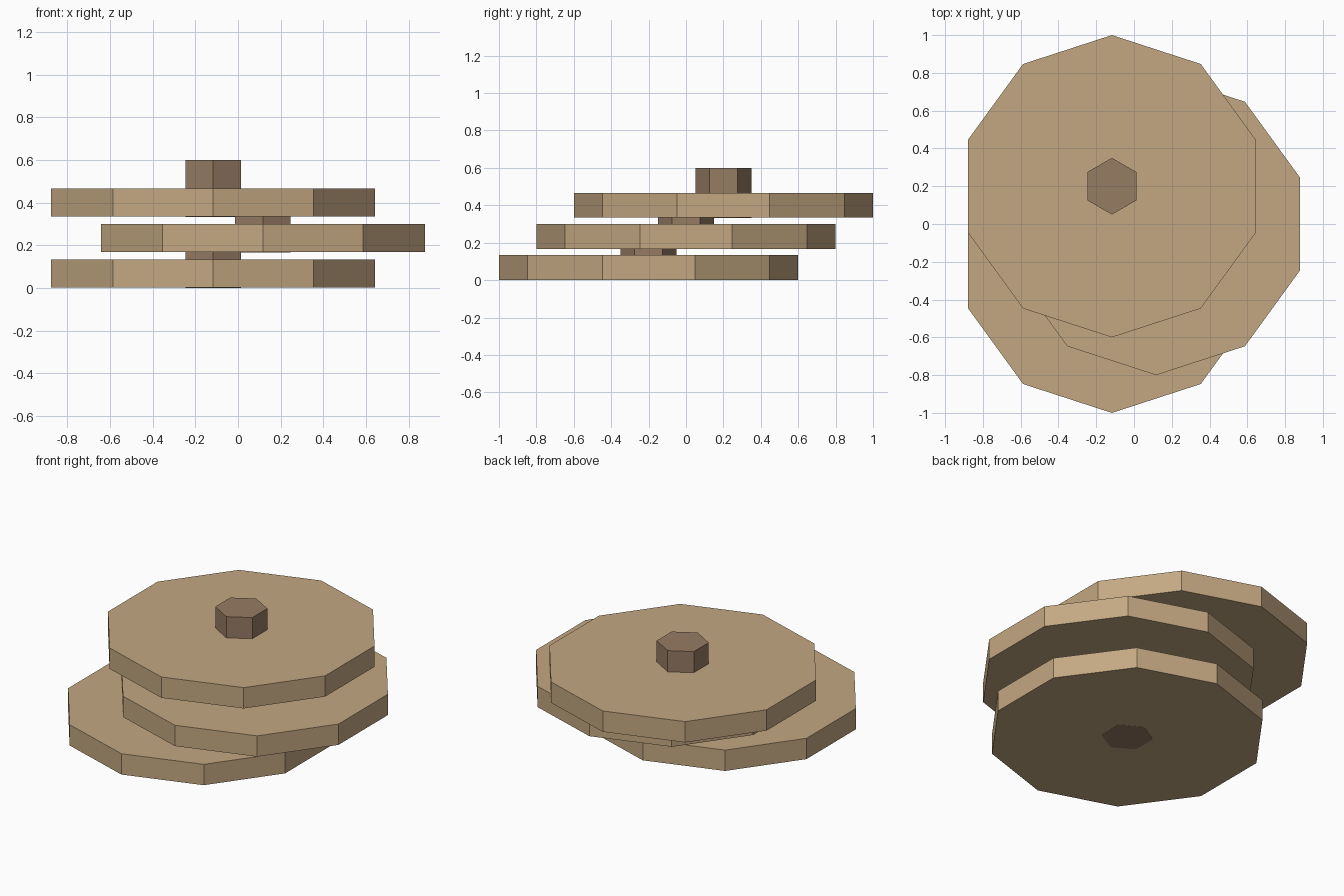
import bpy
import math

cube = bpy.data.objects.get("Cube")
if cube:
    bpy.data.objects.remove(cube, do_unlink=True)


def make_material(name, rgb):
    mat = bpy.data.materials.new(name)
    mat.use_nodes = True
    color = (*rgb, 1.0)
    mat.diffuse_color = color
    mat.node_tree.nodes["Principled BSDF"].inputs["Base Color"].default_value = color
    return mat


def prism(name, sides, radius, x, y, bottom, top, mat):
    """Upright flat-sided cylinder with one corner pointing to the back."""
    bpy.ops.mesh.primitive_cylinder_add(
        vertices=sides, radius=radius, depth=top - bottom,
        location=(x, y, (bottom + top) / 2))
    obj = bpy.context.object
    obj.name = name
    obj.data.materials.append(mat)
    return obj


tan_wood = make_material("tan wood", (0.55, 0.39, 0.223))
brown_wood = make_material("brown wood", (0.305, 0.2, 0.127))

DISC_RADIUS, DISC_HEIGHT = 0.8, 0.133
PEG_RADIUS, PEG_HEIGHT = 0.15, 0.267
STEP = 1 / 6
LIP = 0.001  # peg foot shows flush on the underside of its disc

# Staggered stack: each disc has a hexagonal peg through its centre
levels = [("lower", -0.117, -0.2), ("middle", 0.117, 0.0), ("upper", -0.117, 0.2)]
for i, (level, x, y) in enumerate(levels):
    z = i * STEP
    prism(level + "_disc", 10, DISC_RADIUS, x, y, z + LIP, z + DISC_HEIGHT, tan_wood)
    prism(level + "_peg", 6, PEG_RADIUS, x, y, z, z + PEG_HEIGHT, brown_wood)
